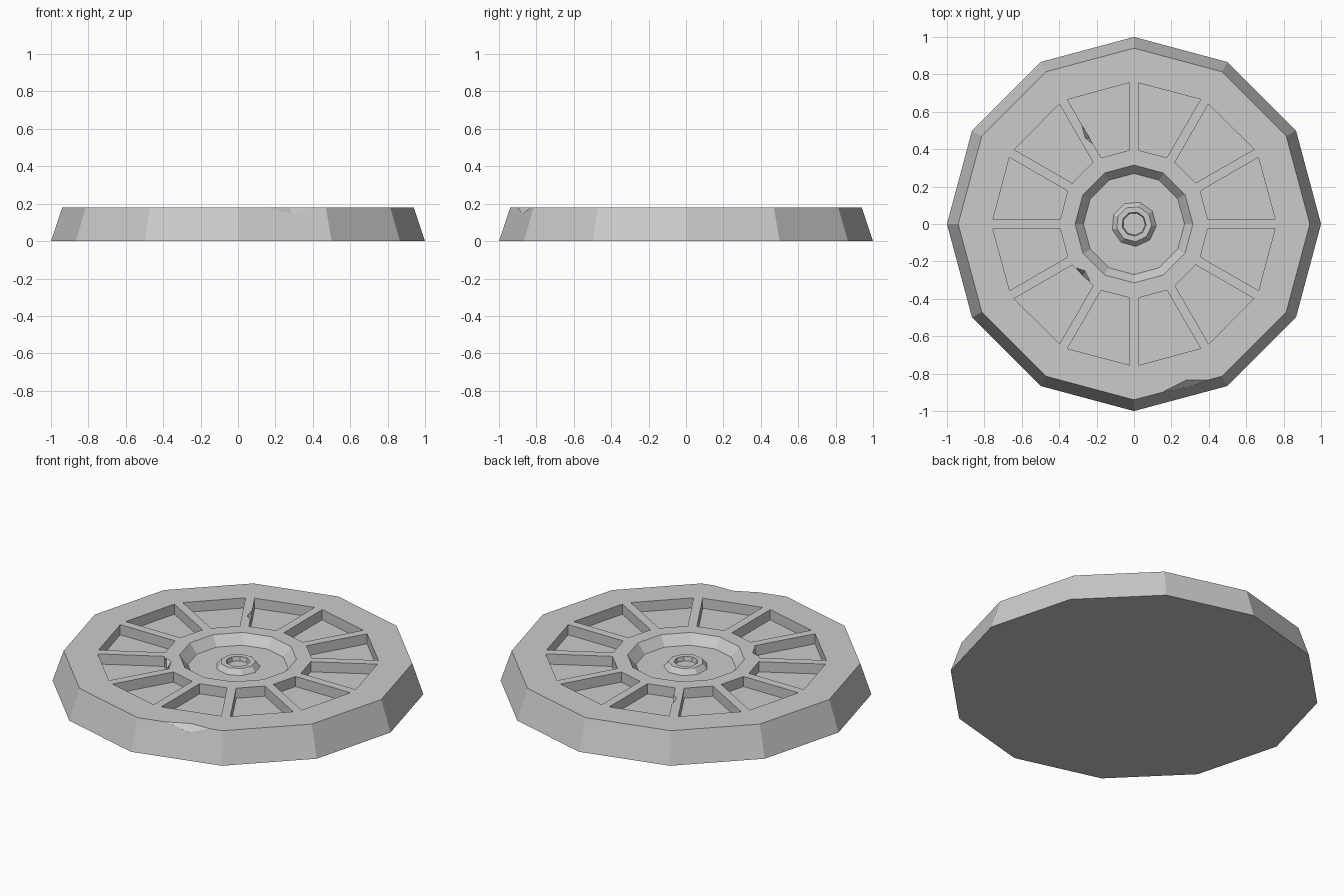
import bpy, bmesh
from math import cos, sin, pi, radians
from mathutils import Matrix, Vector

if "Cube" in bpy.data.objects:
    bpy.data.objects.remove(bpy.data.objects["Cube"])

stone = bpy.data.materials.new("grey_stone")
stone.use_nodes = True
COLOUR = (0.6, 0.6, 0.6, 1)
stone.diffuse_color = COLOUR
stone.node_tree.nodes["Principled BSDF"].inputs["Base Color"].default_value = COLOUR
TOP = 0.18
FLOOR = 0.125


def finish(name, bm):
    bmesh.ops.recalc_face_normals(bm, faces=bm.faces)
    mesh = bpy.data.meshes.new(name)
    bm.to_mesh(mesh)
    bm.free()
    mesh.materials.append(stone)
    obj = bpy.data.objects.new(name, mesh)
    bpy.context.collection.objects.link(obj)
    return obj


def turned(name, profile, sides, phase=0):
    """Faceted solid from (radius, height) rings, capped at both ends."""
    bm = bmesh.new()
    rings = [[bm.verts.new((r * cos(phase + 2 * pi * i / sides),
                            r * sin(phase + 2 * pi * i / sides), z))
              for i in range(sides)] for r, z in profile]
    for low, high in zip(rings, rings[1:]):
        for i in range(sides):
            j = (i + 1) % sides
            bm.faces.new((low[i], low[j], high[j], high[i]))
    bm.faces.new(rings[0])
    bm.faces.new(rings[-1])
    return finish(name, bm)


def add_hull(bm, points):
    verts = [bm.verts.new(p) for p in points]
    bmesh.ops.convex_hull(bm, input=verts)


def carve(target, cutter):
    cutter.hide_render = True
    mod = target.modifiers.new("carve", "BOOLEAN")
    mod.operation = "DIFFERENCE"
    mod.solver = "EXACT"
    mod.object = cutter
    bpy.context.view_layer.objects.active = target
    bpy.ops.object.modifier_apply(modifier=mod.name)
    bpy.data.objects.remove(cutter)


# Tapered disc with a sunken centre
disc = turned("disc", [(1, 0), (0.94, TOP), (0.315, TOP), (0.27, FLOOR)], 12)

# Twelve wedge pockets, leaving spokes between them
bm = bmesh.new()
wedge = [(0.395, 0.025), (0.755, 0.025), (0.665, 0.356), (0.354, 0.176)]
for k in range(12):
    turn = Matrix.Rotation(radians(30 * k), 3, "Z")
    add_hull(bm, [turn @ Vector((x, y, z)) for x, y in wedge for z in (0.12, 0.3)])
carve(disc, finish("pocket_cutter", bm))

# Chipped edges: top outline, lowest point, point in open space
chips = [
    ([(0.155, -0.897), (0.28, -0.835), (0.395, -0.833)], (0.29, -0.873, 0.145), (0.3, -1.2, 0.3)),
    ([(-0.279, 0.53), (-0.262, 0.46), (-0.222, 0.43)], (-0.238, 0.46, 0.14), (-0.1, 0.52, 0.3)),
    ([(-0.305, -0.235), (-0.262, -0.25), (-0.235, -0.305)], (-0.275, -0.275, 0.14), (-0.4, -0.4, 0.3)),
]
for outline, low, outside in chips:
    bm = bmesh.new()
    add_hull(bm, [(x, y, z) for x, y in outline for z in (TOP, 0.3)] + [low, outside])
    carve(disc, finish("chip_cutter", bm))

# Hub with a socket in the middle
turned("hub", [(0.12, FLOOR - 0.02), (0.12, FLOOR), (0.095, 0.155),
               (0.065, 0.155), (0.06, 0.13)], 9, radians(35))
